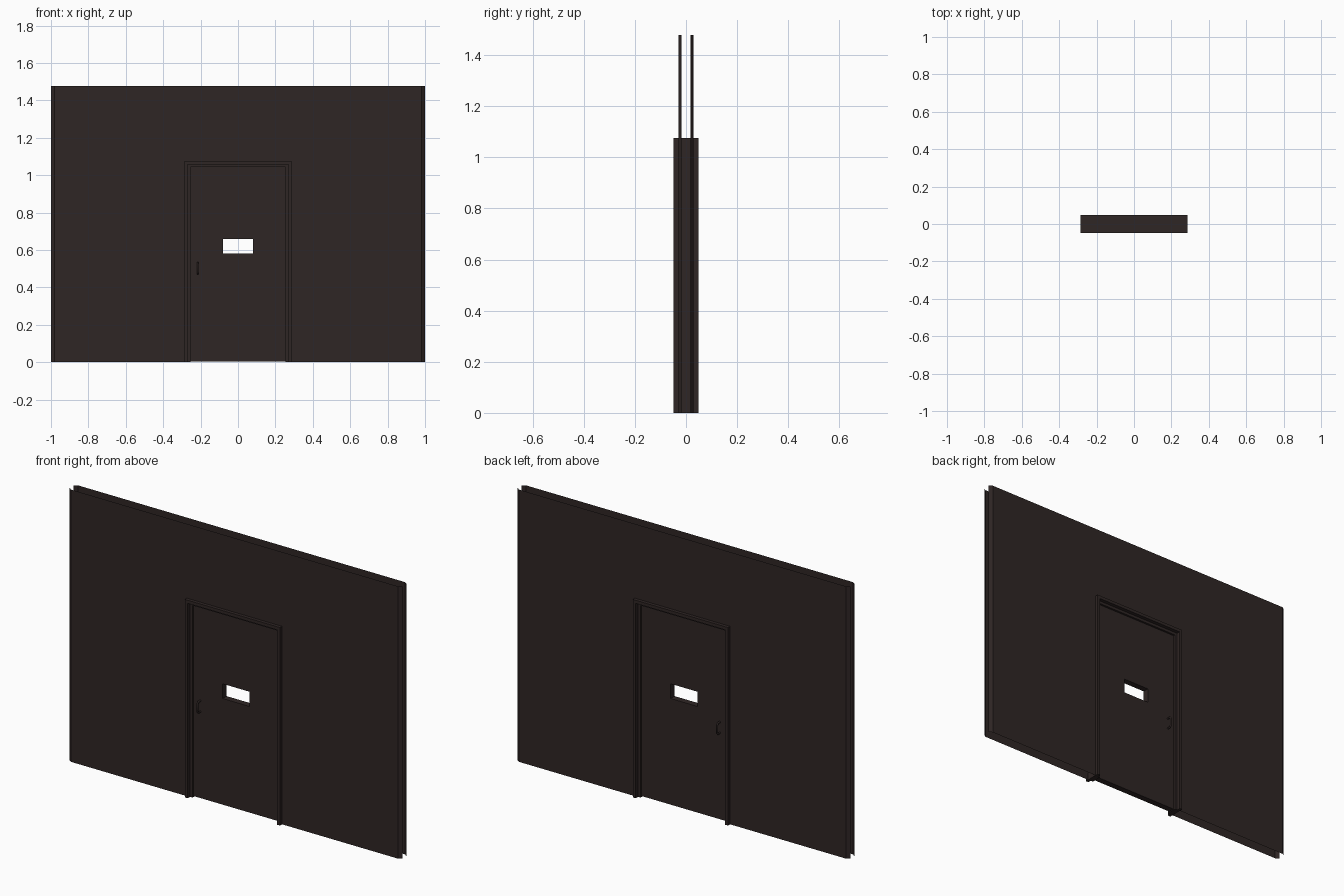
import bpy, bmesh

if "Cube" in bpy.data.objects:
    bpy.data.objects.remove(bpy.data.objects["Cube"])

# one dark brown finish for the whole assembly
brown = bpy.data.materials.new("dark_brown")
brown.diffuse_color = (0.028, 0.019, 0.018, 1)
brown.use_nodes = True
brown.node_tree.nodes["Principled BSDF"].inputs["Base Color"].default_value = brown.diffuse_color


def add(name, bm):
    mesh = bpy.data.meshes.new(name)
    bm.to_mesh(mesh)
    bm.free()
    mesh.materials.append(brown)
    ob = bpy.data.objects.new(name, mesh)
    bpy.context.collection.objects.link(ob)
    return ob


def sheet(name, xs, zs, hole, y_of):
    """Upright grid of quads; cell 'hole' (column, row) is left out."""
    bm = bmesh.new()
    v = [[bm.verts.new((x, y_of(x), z)) for z in zs] for x in xs]
    for i in range(len(xs) - 1):
        for j in range(len(zs) - 1):
            if (i, j) != hole:
                bm.faces.new((v[i][j], v[i + 1][j], v[i + 1][j + 1], v[i][j + 1]))
    return bm


# two thin wall faces with tapered ends and a door opening
for side, name in ((-1, "wall_front_sheet"), (1, "wall_back_sheet")):
    bm = sheet(name, [-1, -0.982, -0.275, 0.275, 0.982, 1], [0, 1.065, 1.478],
               (2, 0), lambda x: side * (0.017 if abs(x) > 0.99 else 0.03))
    if side > 0:
        bmesh.ops.reverse_faces(bm, faces=bm.faces[:])
    add(name, bm)

# door frame: stepped jamb profile swept around the opening
W, H = 0.254, 1.043
half = [(0.032, 0.048), (0.015, 0.048), (0.015, 0.028), (0, 0.028)]
profile = half + [(d, -y) for d, y in reversed(half)]
bm = bmesh.new()
rings = []
for sx, up in ((-1, 0), (-1, 1), (1, 1), (1, 0)):
    rings.append([bm.verts.new((sx * (W + d), y, up * (H + d))) for d, y in profile])
n = len(profile)
for a, b in zip(rings, rings[1:]):
    for k in range(n):
        m = (k + 1) % n
        bm.faces.new((a[k], a[m], b[m], b[k]))
bm.faces.new(rings[0])
bm.faces.new(rings[-1][::-1])
bmesh.ops.recalc_face_normals(bm, faces=bm.faces[:])
add("door_frame", bm)

# door leaf with a through window
bm = sheet("door_leaf", [-W, -0.08, 0.08, W], [0.004, 0.58, 0.66, H],
           (1, 1), lambda x: 0)
leaf = add("door_leaf", bm)
mod = leaf.modifiers.new("thickness", 'SOLIDIFY')
mod.thickness = 0.034
mod.offset = 0

# bent pull handle on each side
for side, name in ((-1, "handle_front"), (1, "handle_back")):
    cu = bpy.data.curves.new(name, 'CURVE')
    cu.dimensions = '3D'
    cu.bevel_depth = 0.005
    cu.bevel_resolution = 2
    sp = cu.splines.new('POLY')
    path = [(0.015, 0.473), (0.034, 0.473), (0.040, 0.481),
            (0.040, 0.524), (0.034, 0.532), (0.015, 0.532)]
    sp.points.add(len(path) - 1)
    for p, (y, z) in zip(sp.points, path):
        p.co = (-0.215, side * y, z, 1)
    cu.materials.append(brown)
    bpy.context.collection.objects.link(bpy.data.objects.new(name, cu))
